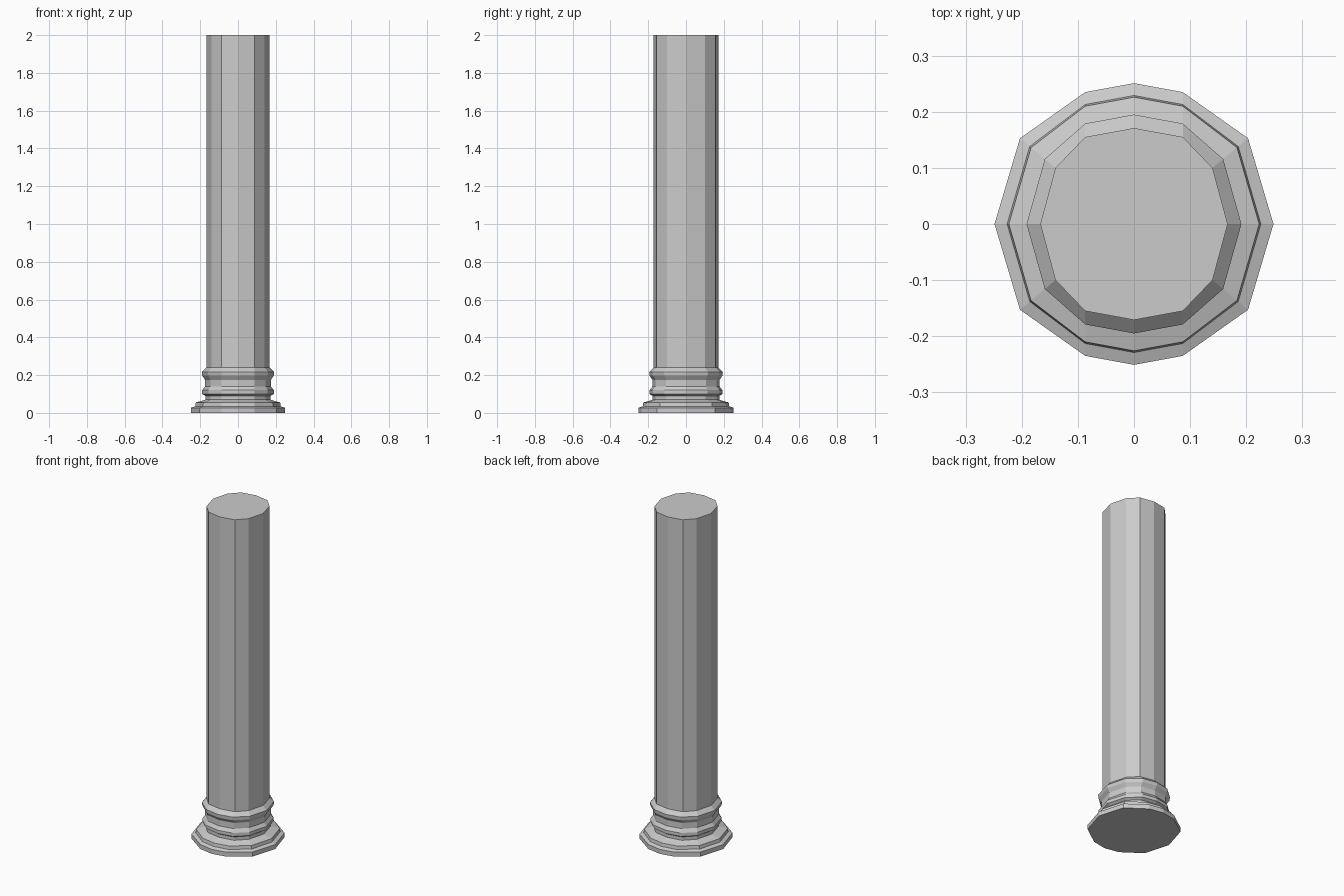
import bpy, bmesh

if "Cube" in bpy.data.objects:
    bpy.data.objects.remove(bpy.data.objects["Cube"])

# Uneven twelve-sided outline, grown outwards by d from the shaft
def outline(d):
    q = [(0.167 + 1.02 * d, 0), (0.14 + 0.79 * d, 0.1 + 0.66 * d),
         (0.087, 0.155 + d), (0, 0.171 + d)]
    half = q + [(-x, y) for x, y in q[2::-1]]
    return half + [(x, -y) for x, y in half[-2:0:-1]]

# Stack outlines along a (growth, height) profile and cap both ends
def stack(name, profile):
    bm = bmesh.new()
    rings = [[bm.verts.new((x, y, z)) for x, y in outline(d)] for d, z in profile]
    for a, b in zip(rings, rings[1:]):
        for i in range(len(a)):
            j = (i + 1) % len(a)
            bm.faces.new((a[i], a[j], b[j], b[i]))
    bm.faces.new(rings[0][::-1])
    bm.faces.new(rings[-1])
    mesh = bpy.data.meshes.new(name)
    bm.to_mesh(mesh)
    bm.free()
    obj = bpy.data.objects.new(name, mesh)
    bpy.context.collection.objects.link(obj)

# Column: stepped foot, two rounded rings, plain shaft
stack("column", [
    (0.08, 0), (0.08, 0.027), (0.058, 0.035), (0.055, 0.055), (0.024, 0.064),
    (0.006, 0.07), (0.006, 0.09), (0.022, 0.1), (0.022, 0.12),
    (0.007, 0.14), (0.007, 0.175), (0.022, 0.197), (0.024, 0.217),
    (0, 0.24), (0, 2)])
